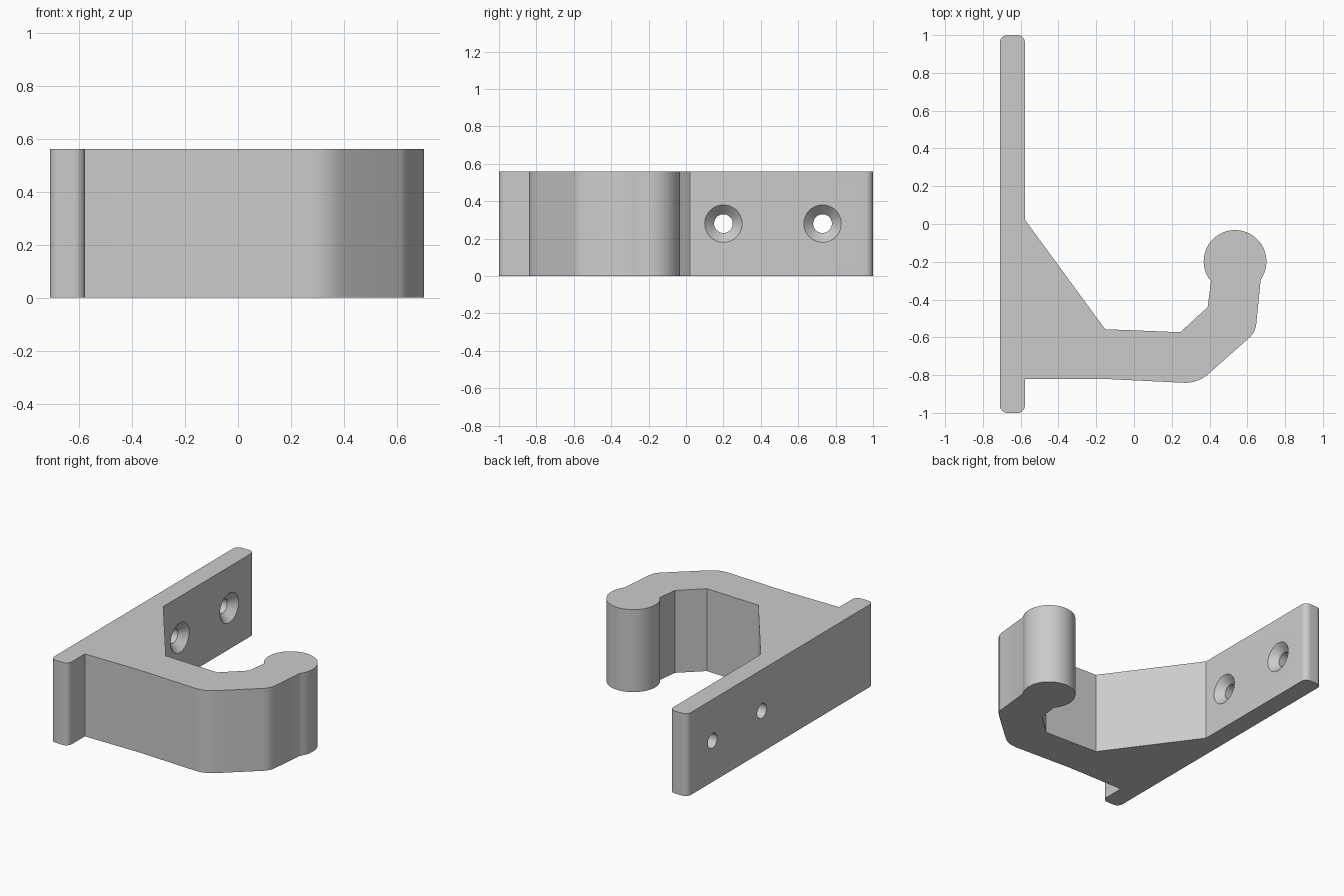
import bpy, bmesh, math
from mathutils import Vector, Matrix

if "Cube" in bpy.data.objects:
    bpy.data.objects.remove(bpy.data.objects["Cube"])

HEIGHT = 0.56

grey = bpy.data.materials.new("plain grey")
grey.diffuse_color = (0.6, 0.6, 0.6, 1)
grey.use_nodes = True
grey.node_tree.nodes["Principled BSDF"].inputs["Base Color"].default_value = grey.diffuse_color


def fillet(prev, corner, nxt, radius, steps=8):
    """Points of a round that replaces one profile corner."""
    p, c, n = Vector(prev), Vector(corner), Vector(nxt)
    a, b = (p - c).normalized(), (n - c).normalized()
    half = a.angle(b) / 2
    centre = c + (a + b).normalized() * radius / math.sin(half)
    reach = radius / math.tan(half)
    start, end = c + a * reach - centre, c + b * reach - centre
    turn = start.angle(end)
    return [centre + (start * math.sin((1 - t) * turn) + end * math.sin(t * turn)) / math.sin(turn)
            for t in (i / steps for i in range(steps + 1))]


def make_object(name, bm):
    bmesh.ops.recalc_face_normals(bm, faces=bm.faces)
    mesh = bpy.data.meshes.new(name)
    bm.to_mesh(mesh)
    bm.free()
    mesh.materials.append(grey)
    obj = bpy.data.objects.new(name, mesh)
    bpy.context.collection.objects.link(obj)
    return obj


# Profile corners with fillet radius: wall plate, brace, hook arm
before_tip = [(-0.71, 1.0, 0.04), (-0.71, -1.0, 0.04), (-0.577, -1.0, 0.04),
              (-0.577, -0.82, 0), (-0.16, -0.82, 0), (0.337, -0.844, 0.18),
              (0.643, -0.573, 0.11), (0.67, -0.30, 0)]
after_tip = [(0.408, -0.30, 0), (0.39, -0.44, 0), (0.245, -0.573, 0),
             (-0.153, -0.557, 0), (-0.577, 0.022, 0), (-0.577, 1.0, 0.04)]
corners = before_tip + after_tip

outline = []
for i, (x, y, r) in enumerate(corners):
    if r:
        outline += fillet(corners[i - 1][:2], (x, y), corners[(i + 1) % len(corners)][:2], r)
    else:
        outline.append(Vector((x, y)))
    if i == len(before_tip) - 1:
        # Round hook tip between the two sides of the neck
        for k in range(1, 48):
            a = math.radians(-37 + 254 * k / 48)
            outline.append(Vector((0.535 + 0.166 * math.cos(a), -0.198 + 0.166 * math.sin(a))))

# Wall hook body
bm = bmesh.new()
face = bm.faces.new([bm.verts.new((p.x, p.y, 0)) for p in outline])
ext = bmesh.ops.extrude_face_region(bm, geom=[face])
bmesh.ops.translate(bm, vec=(0, 0, HEIGHT),
                    verts=[v for v in ext["geom"] if isinstance(v, bmesh.types.BMVert)])
hook = make_object("wall_hook", bm)

# Countersunk screw holes
for n, y in enumerate((0.2, 0.73)):
    bm = bmesh.new()
    rings = []
    for x, r in ((-0.8, 0.05), (-0.627, 0.05), (-0.577, 0.1), (-0.5, 0.1)):
        rings.append([bm.verts.new((x, y + r * math.cos(a), HEIGHT / 2 + r * math.sin(a)))
                      for a in (math.tau * k / 40 for k in range(40))])
    for lo, hi in zip(rings, rings[1:]):
        for k in range(40):
            j = (k + 1) % 40
            bm.faces.new((lo[k], lo[j], hi[j], hi[k]))
    bm.faces.new(rings[0])
    bm.faces.new(rings[-1])
    cutter = make_object(f"screw_hole_cutter_{n + 1}", bm)
    cutter.hide_render = True
    mod = hook.modifiers.new("screw hole", "BOOLEAN")
    mod.operation = "DIFFERENCE"
    mod.solver = "EXACT"
    mod.object = cutter
    bpy.context.view_layer.objects.active = hook
    bpy.ops.object.modifier_apply(modifier=mod.name)
    bpy.data.objects.remove(cutter)

bpy.ops.object.select_all(action="DESELECT")
hook.select_set(True)
bpy.context.view_layer.objects.active = hook
bpy.ops.object.shade_smooth_by_angle(angle=math.radians(30))
